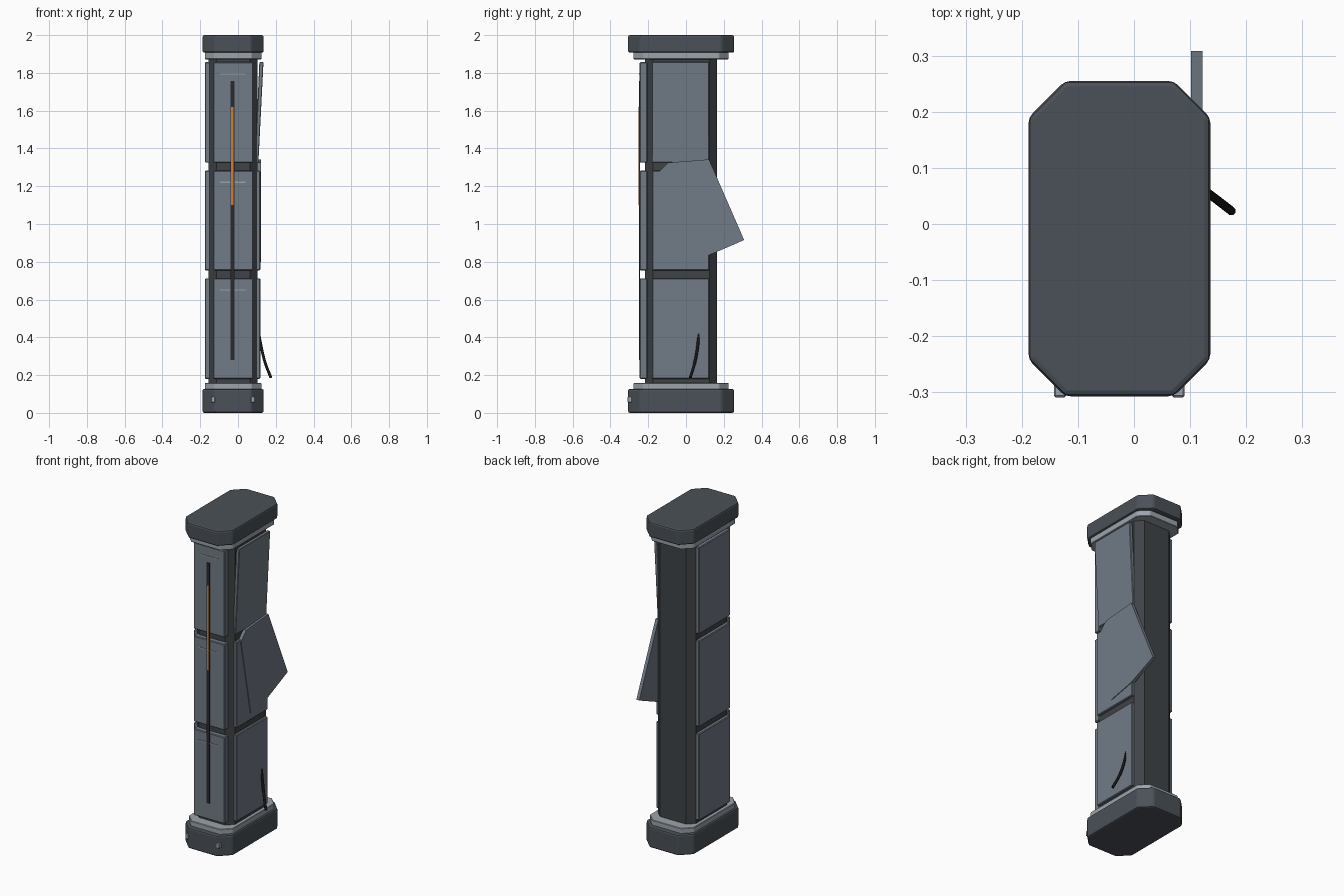
import bpy, bmesh, math
from mathutils import Vector

if "Cube" in bpy.data.objects:
    bpy.data.objects.remove(bpy.data.objects["Cube"])

CX, CY = -0.026, -0.026   # column axis


def mat(name, rgb):
    m = bpy.data.materials.new(name)
    m.diffuse_color = (*rgb, 1)
    m.use_nodes = True
    m.node_tree.nodes["Principled BSDF"].inputs["Base Color"].default_value = m.diffuse_color
    return m


CAP = mat("dark slate", (0.068, 0.082, 0.096))
CORE = mat("charcoal", (0.050, 0.056, 0.062))
PANEL = mat("steel blue grey", (0.165, 0.200, 0.240))
TRIM = mat("light steel", (0.33, 0.37, 0.41))
SLOT = mat("slot black", (0.022, 0.023, 0.028))
CABLE = mat("cable black", (0.008, 0.008, 0.009))
GLOW = mat("orange", (0.70, 0.20, 0.025))


def finish(name, bm, material, bevel=0.0, segments=1):
    bmesh.ops.recalc_face_normals(bm, faces=bm.faces)
    me = bpy.data.meshes.new(name)
    bm.to_mesh(me)
    bm.free()
    me.materials.append(material)
    ob = bpy.data.objects.new(name, me)
    bpy.context.collection.objects.link(ob)
    if bevel:
        b = ob.modifiers.new("bevel", 'BEVEL')
        b.width, b.segments, b.limit_method = bevel, segments, 'ANGLE'
        b.angle_limit = math.radians(25)
    return ob


def extrude(name, points, offset, material, bevel=0.0, segments=1):
    bm = bmesh.new()
    face = bm.faces.new([bm.verts.new(p) for p in points])
    res = bmesh.ops.extrude_face_region(bm, geom=[face])
    verts = [g for g in res["geom"] if isinstance(g, bmesh.types.BMVert)]
    bmesh.ops.translate(bm, verts=verts, vec=Vector(offset))
    return finish(name, bm, material, bevel, segments)


def octagon(name, hx, hy, cut, z0, z1, material, bevel=0.0, segments=1):
    """Upright prism with four chamfered corners."""
    pts = [(hx, hy - cut), (hx - cut, hy), (cut - hx, hy), (-hx, hy - cut),
           (-hx, cut - hy), (cut - hx, -hy), (hx - cut, -hy), (hx, cut - hy)]
    return extrude(name, [(CX + x, CY + y, z0) for x, y in pts],
                   (0, 0, z1 - z0), material, bevel, segments)


def box(name, x0, x1, y0, y1, z0, z1, material, bevel=0.0):
    pts = [(x0, y0, z0), (x1, y0, z0), (x1, y1, z0), (x0, y1, z0)]
    return extrude(name, pts, (0, 0, z1 - z0), material, bevel)


# Column, end caps and collars
octagon("core", 0.129, 0.190, 0.040, 0.10, 1.92, CORE)
octagon("bottom_cap", 0.162, 0.281, 0.065, 0.0, 0.127, CAP, 0.010, 2)
octagon("top_cap", 0.162, 0.281, 0.065, 1.907, 2.0, CAP, 0.010, 2)
octagon("bottom_collar", 0.150, 0.252, 0.052, 0.120, 0.158, TRIM, 0.003)
octagon("top_collar", 0.150, 0.252, 0.052, 1.872, 1.912, TRIM, 0.003)

# Three tiers of armour panels on the front and both sides
for i, (z0, z1) in enumerate([(0.18, 0.712), (0.755, 1.283), (1.325, 1.857)]):
    tier = ("lower", "middle", "upper")[i]
    box(tier + "_front_panel", -0.132, 0.080, -0.245, -0.205, z0, z1, PANEL, 0.004)
    box(tier + "_left_panel", -0.175, -0.145, -0.180, 0.122, z0, z1, PANEL, 0.004)
    if tier == "upper":
        # This panel is pried outward at its top edge
        extrude("upper_right_panel",
                [(0.090, -0.180, z0), (0.108, -0.180, z0),
                 (0.135, -0.180, z1), (0.113, -0.180, z1)],
                (0, 0.302, 0), PANEL, 0.003)
    else:
        box(tier + "_right_panel", 0.090, 0.118, -0.180, 0.122, z0, z1, PANEL, 0.004)
    # Fine score line near the top of each front panel
    box(tier + "_score_line", -0.094, 0.040, -0.248, -0.244,
        z1 - 0.065, z1 - 0.059, TRIM)

# Torn plate hanging off the right side
torn = [(-0.145, 1.275), (-0.095, 1.325), (0.122, 1.342),
        (0.308, 0.915), (0.122, 0.835), (-0.05, 0.80)]
extrude("torn_plate", [(0.102, y, z) for y, z in torn], (0.020, 0, 0), PANEL)

# Front light slot with its lit segment
box("light_slot", -0.040, -0.019, -0.250, -0.243, 0.28, 1.757, SLOT)
box("lit_segment", -0.036, -0.024, -0.252, -0.245, 1.10, 1.62, GLOW)

# Studs on the front of the bottom cap
for x in (-0.132, 0.079):
    box("cap_stud", x - 0.011, x + 0.011, -0.309, -0.262, 0.055, 0.086, TRIM, 0.003)

# Loose cable
curve = bpy.data.curves.new("loose_cable", 'CURVE')
curve.dimensions = '3D'
curve.bevel_depth, curve.bevel_resolution = 0.008, 2
curve.use_fill_caps = True
curve.resolution_u = 6
path = [(0.108, 0.068, 0.435), (0.122, 0.062, 0.355),
        (0.144, 0.046, 0.265), (0.174, 0.023, 0.187)]
spline = curve.splines.new('BEZIER')
spline.bezier_points.add(len(path) - 1)
for bp, p in zip(spline.bezier_points, path):
    bp.co = p
    bp.handle_left_type = bp.handle_right_type = 'AUTO'
curve.materials.append(CABLE)
bpy.context.collection.objects.link(bpy.data.objects.new("loose_cable", curve))
